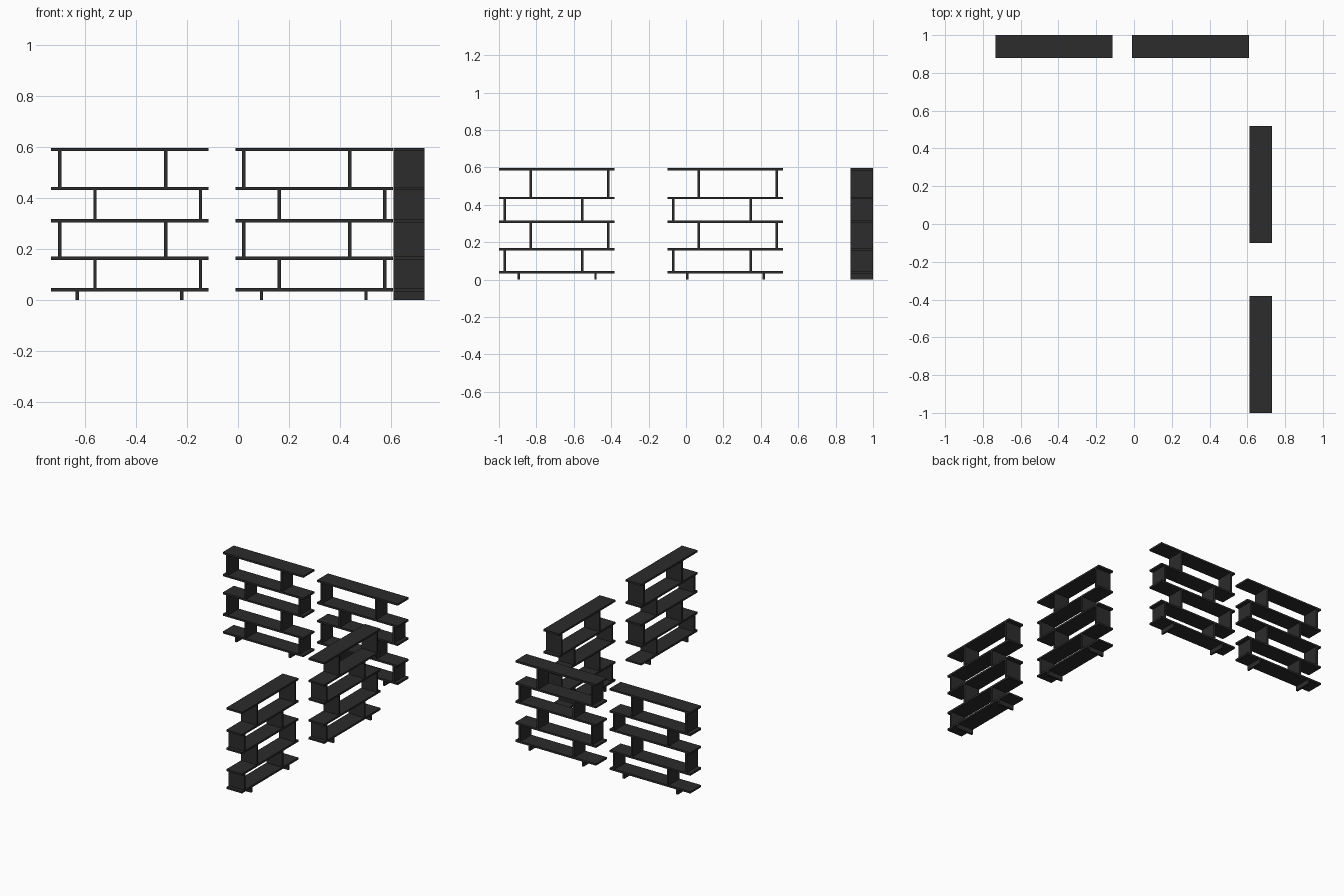
import bpy, math
from mathutils import Matrix

if "Cube" in bpy.data.objects:
    bpy.data.objects.remove(bpy.data.objects["Cube"])

WIDTH, DEPTH, T = 0.618, 0.12, 0.013
SHELF_TOPS = [0.046, 0.169, 0.317, 0.443, 0.596]
WIDE, NARROW = (0.033, 0.449), (0.172, 0.586)   # divider offsets from the left end
TIERS = [NARROW, WIDE, NARROW, WIDE]
LEGS = (0.102, 0.512)

mat = bpy.data.materials.new("dark_board")
mat.diffuse_color = (0.025, 0.025, 0.025, 1)
mat.use_nodes = True
mat.node_tree.nodes["Principled BSDF"].inputs["Base Color"].default_value = mat.diffuse_color


def board(name, frame, x0, x1, z0, z1):
    """Full-depth flat board in the shelf unit's own frame."""
    bpy.ops.mesh.primitive_cube_add(size=1)
    ob = bpy.context.object
    ob.name = name
    ob.data.transform(frame
                      @ Matrix.Translation(((x0 + x1) / 2, DEPTH / 2, (z0 + z1) / 2))
                      @ Matrix.Diagonal((x1 - x0, DEPTH, z1 - z0, 1)))
    ob.data.materials.append(mat)


def bookcase(name, x, y, angle):
    frame = Matrix.Translation((x, y, 0)) @ Matrix.Rotation(math.radians(angle), 4, 'Z')
    # horizontal shelves
    for top in SHELF_TOPS:
        board(name + "_shelf", frame, 0, WIDTH, top - T, top)
    # staggered upright dividers
    for i, offsets in enumerate(TIERS):
        for u in offsets:
            board(name + "_divider", frame, u - T / 2, u + T / 2,
                  SHELF_TOPS[i], SHELF_TOPS[i + 1] - T)
    # short legs
    for u in LEGS:
        board(name + "_leg", frame, u - T / 2, u + T / 2, 0, SHELF_TOPS[0] - T)


# two units along the back, two along the right side
bookcase("back_left_bookcase", -0.733, 0.88, 0)
bookcase("back_right_bookcase", -0.01, 0.88, 0)
bookcase("side_rear_bookcase", 0.611, 0.518, -90)
bookcase("side_front_bookcase", 0.611, -0.382, -90)
